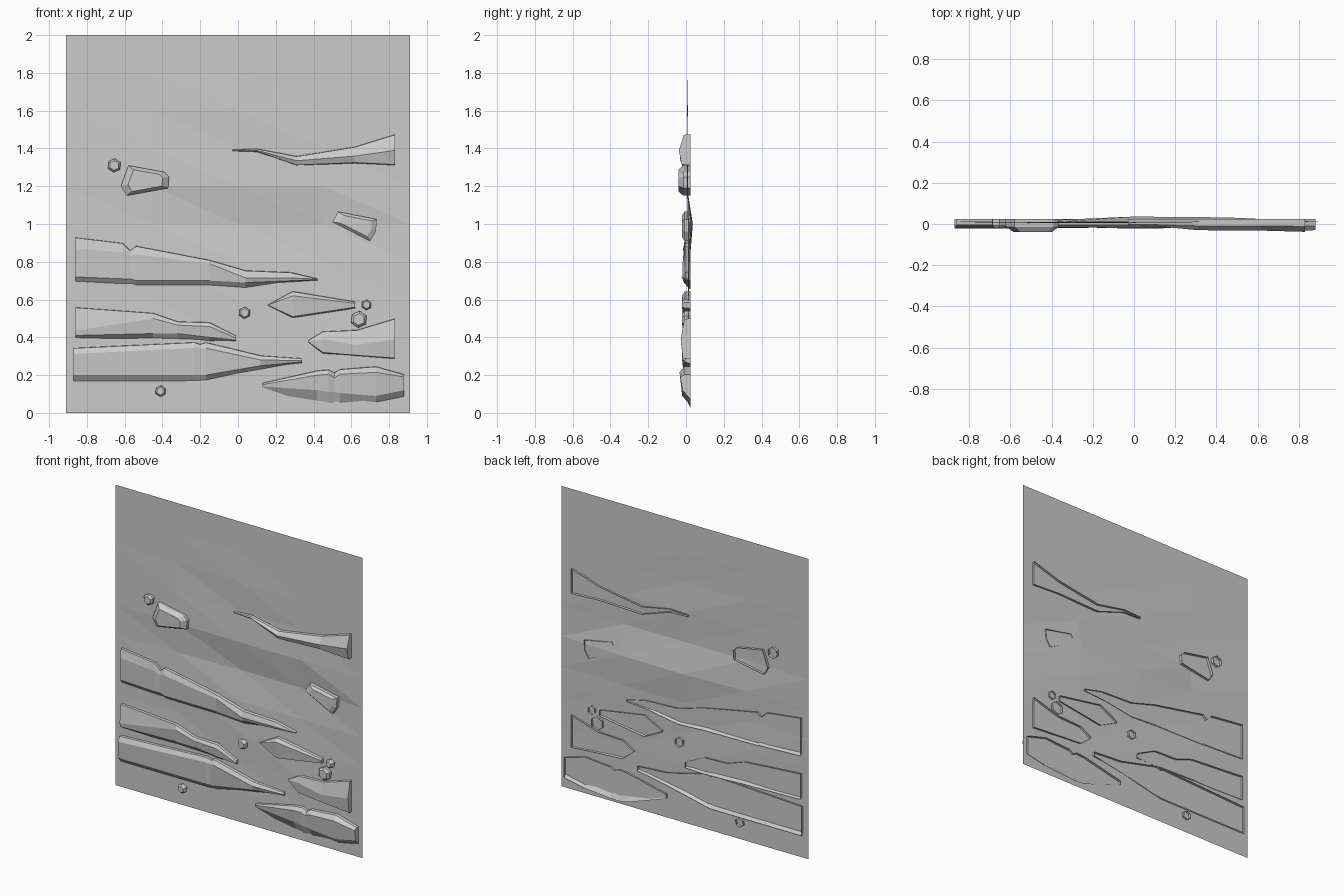
import bpy, math
from mathutils import Vector

BACK = 0.025   # rear rim of the stones, just poking through the sheet


def make(name, verts, faces):
    me = bpy.data.meshes.new(name)
    me.from_pydata(verts, [], faces)
    me.update()
    ob = bpy.data.objects.new(name, me)
    bpy.context.collection.objects.link(ob)
    return ob


# Wall sheet: coarse, gently warped grid with a shallow hollow near z = 1
NX, NZ = 4, 10
dents = {(1, 5): .016, (2, 5): .036, (3, 5): .032, (2, 4): .016, (3, 4): .02,
         (1, 6): .005, (2, 6): .004, (3, 6): .005, (1, 7): .006, (2, 7): .013,
         (1, 3): .015, (3, 3): .014, (2, 2): .013, (2, 8): .006}
verts = [(-.91 + 1.82 * i / NX, dents.get((i, j), .01), 2 * j / NZ)
         for j in range(NZ + 1) for i in range(NX + 1)]
faces = []
for j in range(NZ):
    for i in range(NX):
        a = j * (NX + 1) + i
        b, c, d = a + 1, a + NX + 2, a + NX + 1
        faces += [(a, b, d), (b, c, d)]
make("wall_sheet", verts, faces)


# Ledge: stations of (x, top z, upper ridge z, lower ridge z, bottom z, front y)
def ledge(name, stations):
    v, f = [], []
    for x, t, u, l, b, y in stations:
        v += [(x, BACK, t), (x, y * .3, t - .003), (x, y, u),
              (x, y * .6, l), (x, BACK, b)]
    n = 5
    for s in range(len(stations) - 1):
        for k in range(n - 1):
            a = s * n + k
            f.append((a, a + 1, a + n + 1, a + n))
    f.append(tuple(range(n - 1, -1, -1)))
    f.append(tuple(range(len(v) - n, len(v))))
    make(name, v, f)


ledge("upper_ledge", [(-.03, 1.395, 1.39, 1.388, 1.385, -.003), (.1, 1.40, 1.39, 1.385, 1.38, -.01),
                      (.31, 1.36, 1.335, 1.312, 1.31, -.03), (.62, 1.41, 1.36, 1.325, 1.32, -.032),
                      (.83, 1.475, 1.39, 1.315, 1.31, -.038)])
ledge("middle_ledge", [(-.86, .93, .87, .72, .68, -.015), (-.61, .90, .85, .71, .67, -.014),
                       (-.57, .86, .83, .71, .67, -.008), (-.54, .885, .84, .70, .665, -.014),
                       (-.15, .81, .79, .70, .66, -.018), (.04, .755, .715, .69, .65, -.02),
                       (.28, .745, .715, .70, .69, -.014), (.42, .712, .708, .705, .70, -.003)])
ledge("left_ledge", [(-.86, .56, .435, .41, .39, -.018), (-.45, .53, .50, .42, .38, -.016),
                     (-.32, .485, .465, .42, .375, -.018), (-.15, .48, .457, .40, .37, -.018),
                     (-.01, .41, .395, .385, .375, -.008)])
ledge("lower_left_ledge", [(-.87, .345, .312, .20, .15, -.022), (-.23, .375, .345, .20, .15, -.02),
                           (-.2, .365, .34, .20, .15, -.014), (-.17, .375, .343, .20, .155, -.02),
                           (.12, .305, .28, .25, .22, -.022), (.34, .29, .277, .27, .26, -.008)])
ledge("centre_right_ledge", [(.16, .575, .572, .57, .565, -.004), (.29, .645, .62, .51, .50, -.022),
                             (.62, .59, .58, .56, .55, -.012)])
ledge("right_ledge", [(.37, .385, .382, .378, .375, -.004), (.45, .432, .39, .32, .31, -.016),
                      (.63, .44, .36, .305, .30, -.025), (.83, .50, .39, .29, .285, -.028)])
ledge("lower_right_ledge", [(.13, .16, .15, .14, .13, -.005), (.42, .225, .20, .12, .03, -.024),
                            (.48, .23, .205, .11, .022, -.028), (.51, .215, .185, .11, .022, -.018),
                            (.54, .232, .205, .105, .024, -.028), (.73, .247, .215, .09, .04, -.034),
                            (.88, .205, .19, .12, .07, -.03)])


# Stone: outline in the x-z plane, with a smaller flat face in front
def stone(name, outline, front, inset):
    pts = [Vector(p) for p in outline]
    c = sum(pts, Vector((0, 0))) / len(pts)
    n = len(pts)
    v = []
    for y, s in ((BACK, 1), (front * .35, 1), (front, inset)):
        v += [((c + (p - c) * s).x, y, (c + (p - c) * s).y) for p in pts]
    f = [(r * n + i, r * n + (i + 1) % n, (r + 1) * n + (i + 1) % n, (r + 1) * n + i)
         for r in range(2) for i in range(n)]
    f.append(tuple(range(2 * n, 3 * n)))
    make(name, v, f)


stone("left_stone", [(-.62, 1.2), (-.59, 1.15), (-.37, 1.19), (-.365, 1.25), (-.39, 1.275), (-.58, 1.31)], -.04, .72)
stone("right_stone", [(.5, 1.01), (.70, .91), (.73, .96), (.735, 1.025), (.53, 1.065)], -.022, .72)

# Pebbles: small hexagons
for k, (x, z, r) in enumerate([(-.655, 1.31, .037), (.035, .53, .032), (.68, .572, .028),
                               (.64, .495, .045), (-.41, .115, .03)]):
    ring = [(x + r * math.cos(math.radians(60 * i + 25)), z + r * math.sin(math.radians(60 * i + 25)))
            for i in range(6)]
    stone(f"pebble_{k + 1}", ring, -.02, .7)
